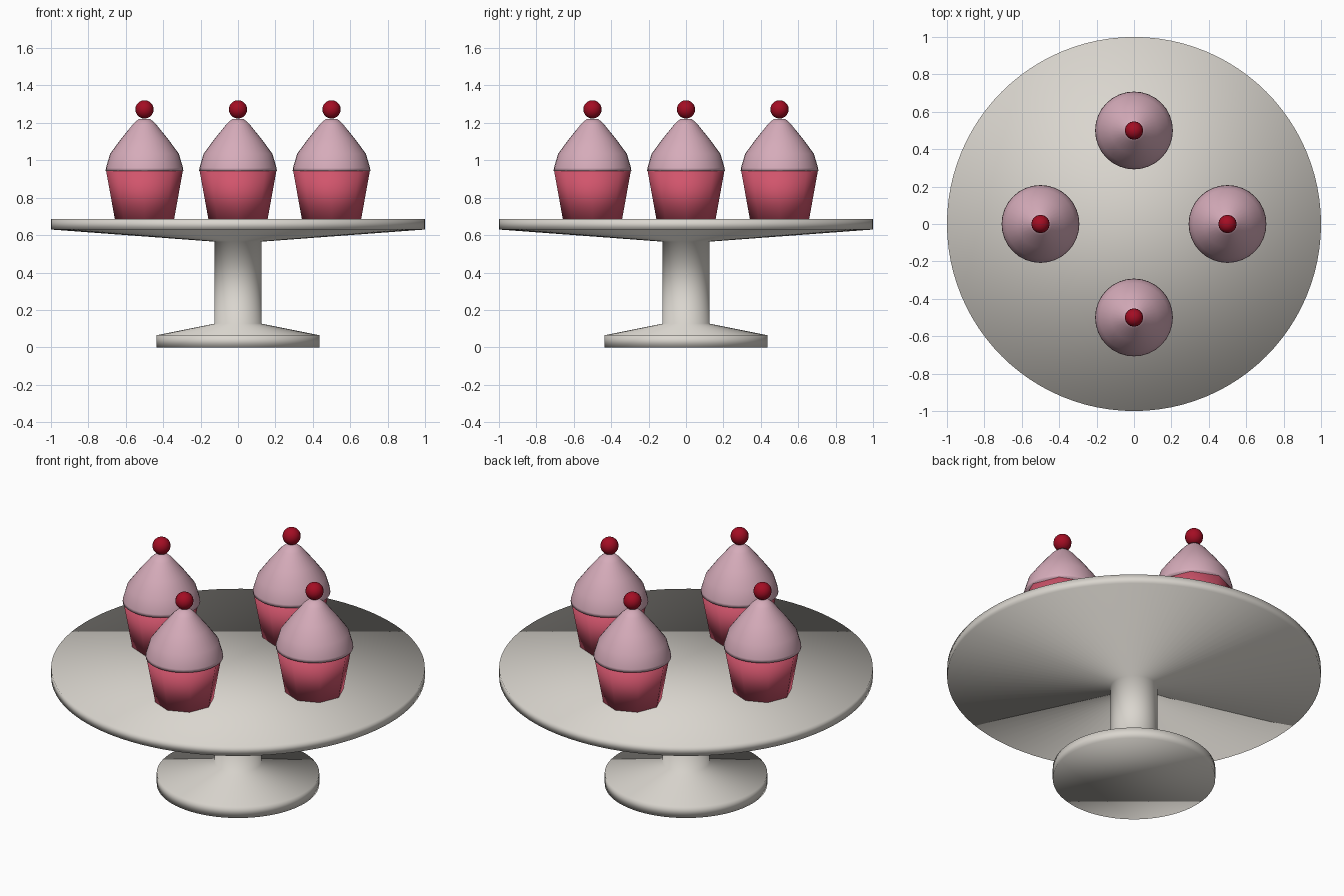
import bpy
import math

cube = bpy.data.objects.get("Cube")
if cube:
    bpy.data.objects.remove(cube, do_unlink=True)


def material(name, rgb):
    mat = bpy.data.materials.new(name)
    mat.use_nodes = True
    color = (*rgb, 1)
    mat.diffuse_color = color
    mat.node_tree.nodes["Principled BSDF"].inputs["Base Color"].default_value = color
    return mat


def lathe(name, profile, sides, mat, location=(0, 0, 0)):
    """Spin a (radius, height) profile around z and cap both ends."""
    verts = [(r * math.cos(math.tau * i / sides), r * math.sin(math.tau * i / sides), z)
             for r, z in profile for i in range(sides)]
    faces = []
    for ring in range(len(profile) - 1):
        a, b = ring * sides, (ring + 1) * sides
        for i in range(sides):
            j = (i + 1) % sides
            faces.append((a + i, a + j, b + j, b + i))
    faces.append(tuple(reversed(range(sides))))
    faces.append(tuple(range(len(verts) - sides, len(verts))))
    mesh = bpy.data.meshes.new(name)
    mesh.from_pydata(verts, [], faces)
    mesh.materials.append(mat)
    mesh.shade_smooth()
    obj = bpy.data.objects.new(name, mesh)
    obj.location = location
    bpy.context.collection.objects.link(obj)
    return obj


ceramic = material("warm white ceramic", (0.70, 0.67, 0.62))
wrapper = material("rose paper", (0.64, 0.09, 0.15))
icing = material("pale pink icing", (0.67, 0.41, 0.49))
cherry_red = material("cherry red", (0.37, 0.004, 0.017))

# Cake stand: foot, stem and plate in one turned profile
lathe("cake_stand", [(0.435, 0), (0.435, 0.065), (0.125, 0.127), (0.125, 0.565),
                     (1, 0.63), (1, 0.685)], 96, ceramic)

# Four cupcakes around the plate
cup_profile = [(0.158, 0.683), (0.205, 0.943)]
icing_profile = [(0.208, 0.943), (0.206, 0.96), (0.184, 1.035),
                 (0.125, 1.115), (0.06, 1.195), (0.03, 1.222)]
for side, x, y in (("front", 0, -0.5), ("back", 0, 0.5), ("left", 0.5, 0), ("right", -0.5, 0)):
    lathe(side + "_wrapper", cup_profile, 8, wrapper, (x, y, 0))
    lathe(side + "_icing", icing_profile, 32, icing, (x, y, 0))
    bpy.ops.mesh.primitive_uv_sphere_add(segments=16, ring_count=10, radius=0.049,
                                         location=(x, y, 1.272))
    cherry = bpy.context.object
    cherry.name = side + "_cherry"
    cherry.data.materials.append(cherry_red)
    bpy.ops.object.shade_smooth()
